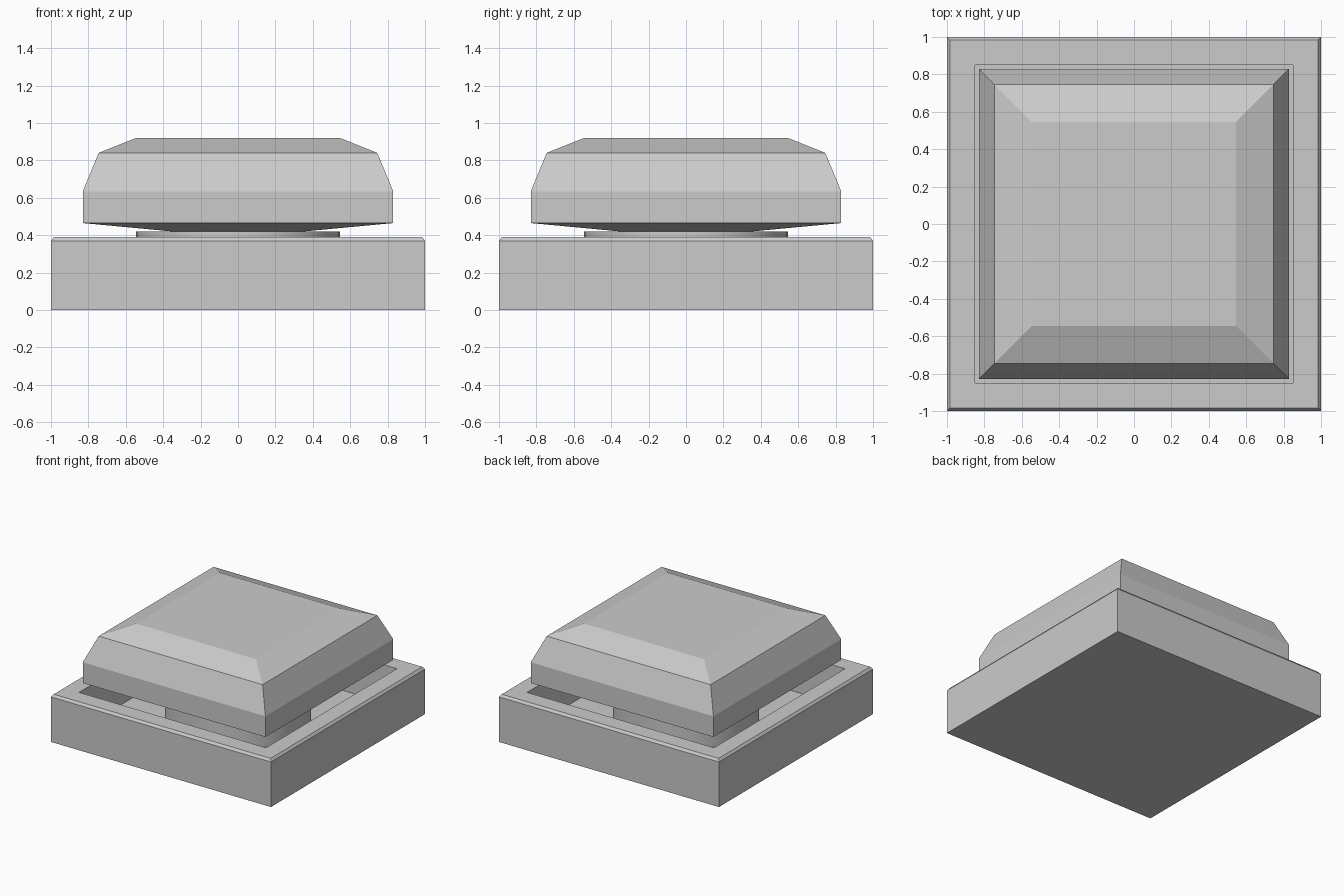
import bpy, bmesh, math

if "Cube" in bpy.data.objects:
    bpy.data.objects.remove(bpy.data.objects["Cube"])


def stacked(name, rings, sides, smooth=False):
    """Loft (half_width_or_radius, z) rings with the given number of sides; cap both ends."""
    bm = bmesh.new()
    k = math.sqrt(2) if sides == 4 else 1
    loops = []
    for r, z in rings:
        loops.append([bm.verts.new((r * k * math.cos(math.tau * (i + 0.5) / sides),
                                    r * k * math.sin(math.tau * (i + 0.5) / sides), z))
                      for i in range(sides)])
    for a, b in zip(loops, loops[1:]):
        for i in range(sides):
            j = (i + 1) % sides
            bm.faces.new((a[i], a[j], b[j], b[i]))
    bm.faces.new(loops[0][::-1])
    bm.faces.new(loops[-1])
    mesh = bpy.data.meshes.new(name)
    bm.to_mesh(mesh)
    bm.free()
    obj = bpy.data.objects.new(name, mesh)
    bpy.context.collection.objects.link(obj)
    if smooth:
        bpy.context.view_layer.objects.active = obj
        obj.select_set(True)
        bpy.ops.object.shade_smooth_by_angle(angle=math.radians(35))
        obj.select_set(False)
    return obj


# square housing: outer wall, chamfered rim, then down into the recess floor
stacked("housing", [(1, 0), (1, 0.37), (0.985, 0.39), (0.85, 0.39), (0.85, 0.08)], 4)

# round plunger standing in the recess
stacked("plunger", [(0.545, 0.08), (0.545, 0.42)], 64, smooth=True)

# bevelled square cap with a shallow tapered underside
stacked("button_cap", [(0.35, 0.42), (0.83, 0.465), (0.83, 0.635),
                       (0.745, 0.84), (0.545, 0.92)], 4)
